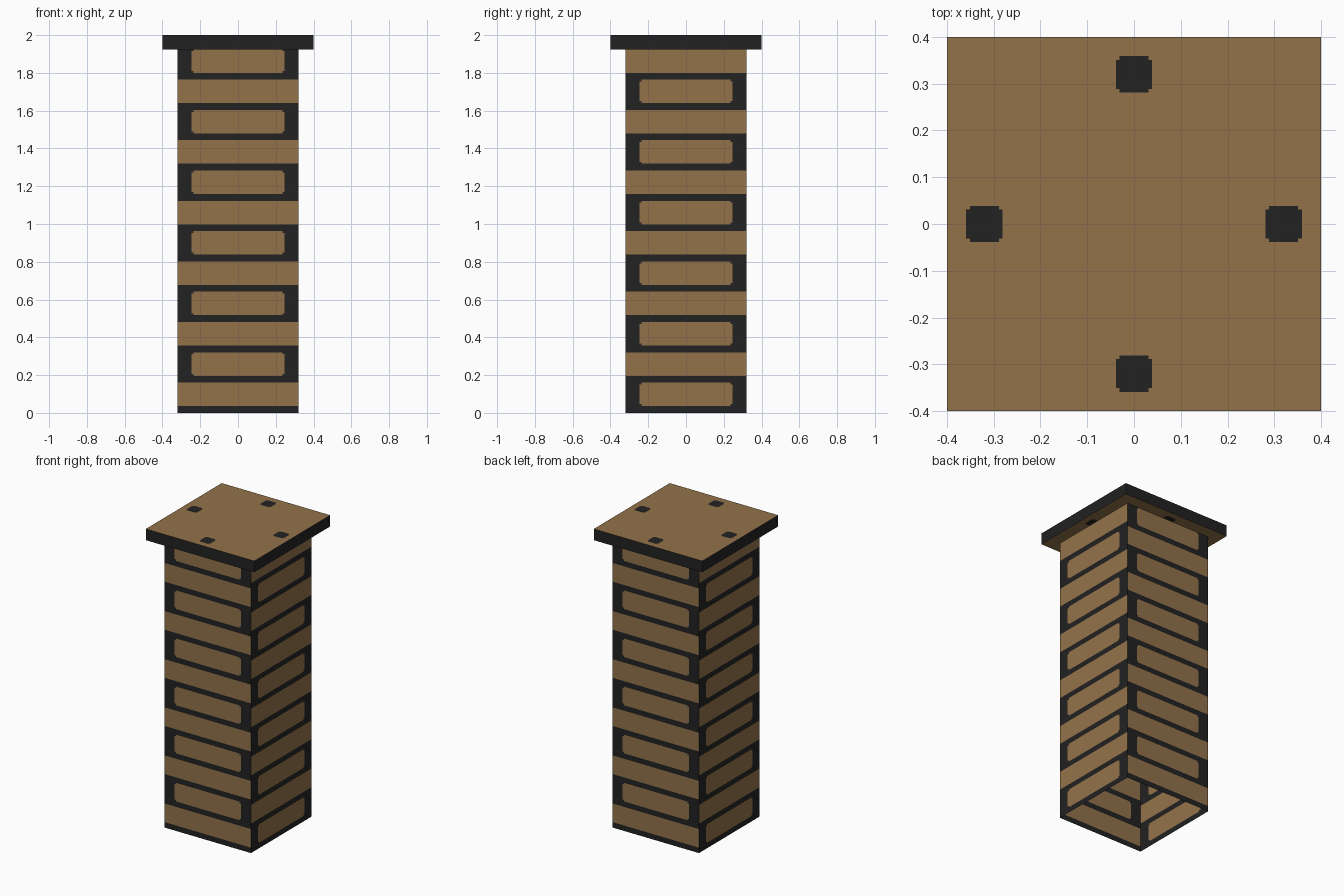
import bpy, bmesh
from math import pi
from mathutils import Matrix

cube = bpy.data.objects.get("Cube")
if cube:
    bpy.data.objects.remove(cube, do_unlink=True)


def make_material(name, color):
    m = bpy.data.materials.new(name)
    m.use_nodes = True
    m.diffuse_color = color
    m.node_tree.nodes["Principled BSDF"].inputs["Base Color"].default_value = color
    return m


MATERIALS = [make_material("dark charcoal", (0.016, 0.016, 0.016, 1)),
             make_material("tan brown", (0.292, 0.171, 0.069, 1))]
DARK, TAN = 0, 1

HALF = 0.32          # half width of the column
LID = 0.40           # half width of the lid
TOP = 1.925          # underside of the lid
ROWS = 12
ROW = TOP / ROWS
GAP = 0.036          # dark joint between courses
PANEL = 0.245        # half length of the short bricks
STEP = 0.01          # corner notch of the short bricks
DOT, DOT_STEP = 0.039, 0.008


def add_sheet(bm, us, vs, rule, matrix):
    """Flat sheet cut at us and vs; rule(u, v) picks each face's material."""
    us, vs = sorted(set(us)), sorted(set(vs))
    grid = [[bm.verts.new(matrix @ Matrix.Translation((u, v, 0)).translation)
             for u in us] for v in vs]
    for j in range(len(vs) - 1):
        for i in range(len(us) - 1):
            f = bm.faces.new((grid[j][i], grid[j][i + 1],
                              grid[j + 1][i + 1], grid[j + 1][i]))
            f.material_index = rule((us[i] + us[i + 1]) / 2, (vs[j] + vs[j + 1]) / 2)


def finish(bm, name):
    bmesh.ops.remove_doubles(bm, verts=bm.verts, dist=0.0001)
    mesh = bpy.data.meshes.new(name)
    bm.to_mesh(mesh)
    bm.free()
    for m in MATERIALS:
        mesh.materials.append(m)
    obj = bpy.data.objects.new(name, mesh)
    bpy.context.collection.objects.link(obj)


def upright(turn, distance):
    """Stand a sheet up, facing outward, at a quarter turn about z."""
    return (Matrix.Rotation(turn * pi / 2, 4, 'Z')
            @ Matrix.Translation((0, -distance, 0)) @ Matrix.Rotation(pi / 2, 4, 'X'))


def brick_rule(turn):
    def rule(u, v):
        row = int(v / ROW)
        h = v - row * ROW
        if h < GAP:
            return DARK
        if (row + turn) % 2 == 0:        # full-width course
            return TAN
        if abs(u) > PANEL:
            return DARK
        near_end = abs(u) > PANEL - STEP
        near_edge = h < GAP + STEP or h > ROW - STEP
        return DARK if near_end and near_edge else TAN
    return rule


# Hollow column, open at the bottom: alternating courses on adjoining walls
us = [s * x for s in (-1, 1) for x in (HALF, PANEL, PANEL - STEP)]
vs = [r * ROW + h for r in range(ROWS) for h in (0, GAP, GAP + STEP, ROW - STEP)] + [TOP]
for turn, name in enumerate(("front_wall", "left_wall", "back_wall", "right_wall")):
    bm = bmesh.new()
    add_sheet(bm, us, vs, brick_rule(turn), upright(turn, HALF))
    finish(bm, name)


# Square lid: tan faces with four dark studs, dark rim
def dot_rule(u, v):
    for cx, cy in ((HALF, 0), (-HALF, 0), (0, HALF), (0, -HALF)):
        a, b = abs(u - cx), abs(v - cy)
        if max(a, b) < DOT and min(a, b) < DOT - DOT_STEP:
            return DARK
    return TAN


cuts = [-LID, LID] + [c + s * d for c in (-HALF, 0, HALF)
                      for s in (-1, 1) for d in (DOT, DOT - DOT_STEP)]
bm = bmesh.new()
add_sheet(bm, cuts, cuts, dot_rule, Matrix.Translation((0, 0, 2)))
add_sheet(bm, cuts, cuts, dot_rule,
          Matrix.Translation((0, 0, TOP)) @ Matrix.Rotation(pi, 4, 'X'))
for turn in range(4):
    add_sheet(bm, cuts, [TOP, 2], lambda u, v: DARK, upright(turn, LID))
finish(bm, "lid")
